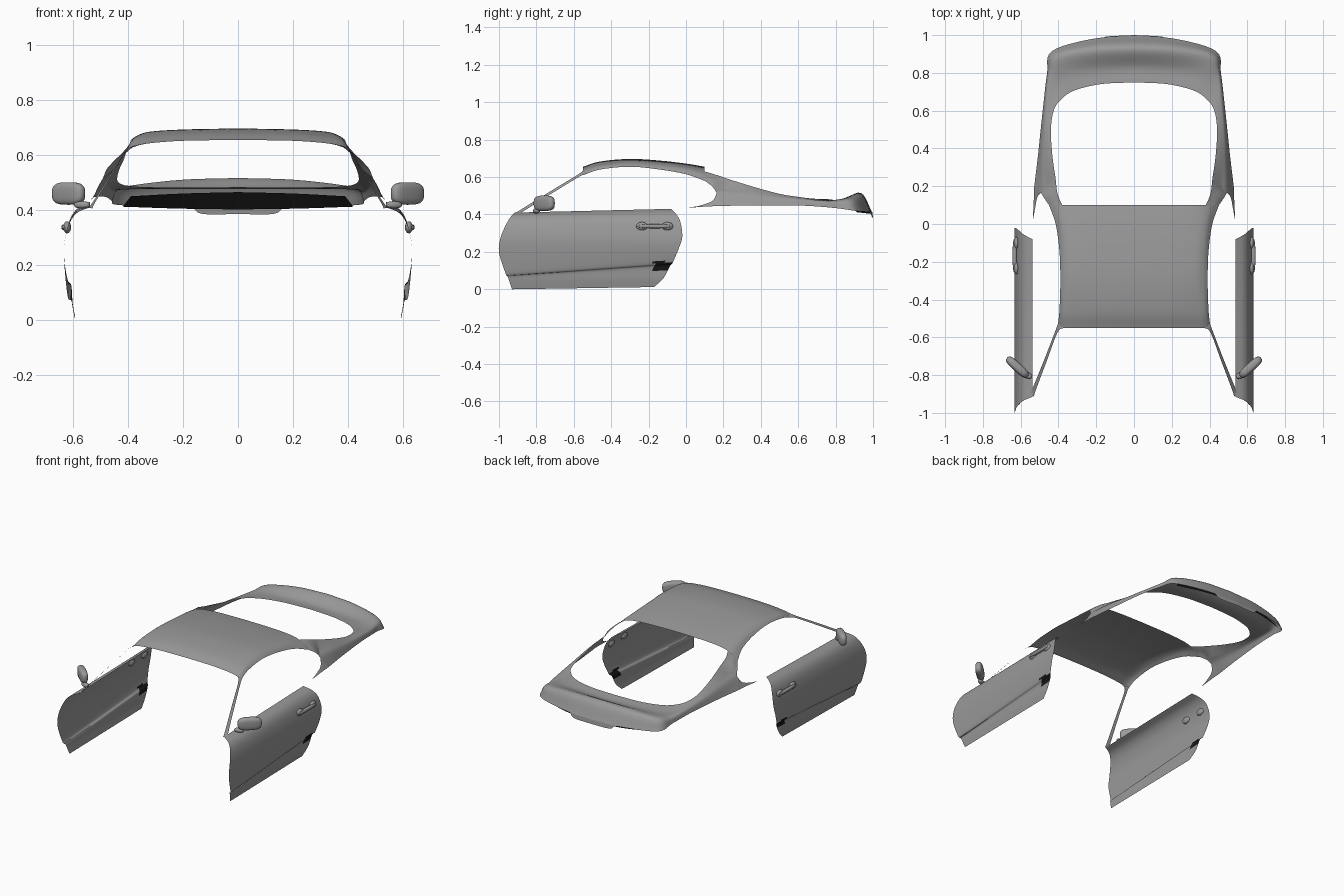
import bpy
import bmesh
from math import radians
from mathutils import Vector, Matrix

if "Cube" in bpy.data.objects:
    bpy.data.objects.remove(bpy.data.objects["Cube"], do_unlink=True)


def make_material(name, value):
    mat = bpy.data.materials.new(name)
    mat.use_nodes = True
    colour = (value, value, value, 1.0)
    mat.diffuse_color = colour
    mat.node_tree.nodes["Principled BSDF"].inputs["Base Color"].default_value = colour
    return mat


GREY = make_material("body grey", 0.32)
BLACK = make_material("trim black", 0.008)


def spline(points, steps):
    """Smooth curve running through every given point."""
    points = [Vector(p) for p in points]
    padded = [2 * points[0] - points[1]] + points + [2 * points[-1] - points[-2]]
    result = []
    for a, b, c, d in zip(padded, padded[1:], padded[2:], padded[3:]):
        for i in range(steps):
            t = i / steps
            result.append(b + (c - a) * t / 2
                          + (2 * a - 5 * b + 4 * c - d) * t * t / 2
                          + (3 * b - a - 3 * c + d) * t ** 3 / 2)
    return result + [points[-1]]


def finish(name, bm, materials, mirrored=True):
    mesh = bpy.data.meshes.new(name)
    bm.to_mesh(mesh)
    bm.free()
    obj = bpy.data.objects.new(name, mesh)
    bpy.context.collection.objects.link(obj)
    for mat in materials:
        mesh.materials.append(mat)
    bpy.ops.object.select_all(action="DESELECT")
    obj.select_set(True)
    bpy.context.view_layer.objects.active = obj
    bpy.ops.object.shade_smooth_by_angle(angle=radians(40))
    if mirrored:
        mirror = obj.modifiers.new("Mirror", "MIRROR")
        mirror.merge_threshold = 0.0005
    return obj


def loft(name, rows, along=6, across=6, materials=(GREY,), rule=None):
    """Sheet through rows of points, smoothed both ways, facing outward."""
    lines = [spline(row, across) for row in rows]
    columns = [spline(column, along) for column in zip(*lines)]
    bm = bmesh.new()
    grid = [[bm.verts.new(p) for p in column] for column in columns]
    for left, right in zip(grid, grid[1:]):
        for i in range(len(left) - 1):
            bm.faces.new((left[i], left[i + 1], right[i + 1], right[i]))
    bm.normal_update()
    core = Vector((0, 0, 0.2))
    outward = sum(f.normal.dot(f.calc_center_median() - core) for f in bm.faces)
    if outward < 0:
        bmesh.ops.reverse_faces(bm, faces=bm.faces)
    if rule:
        for face in bm.faces:
            face.material_index = rule(face.calc_center_median())
    return finish(name, bm, materials)


def pebble(name, centre, radii, power=1.0, turn=0.0):
    """Rounded solid; a power below one makes it boxier."""
    bm = bmesh.new()
    bmesh.ops.create_uvsphere(bm, u_segments=28, v_segments=16, radius=1)
    for v in bm.verts:
        v.co = [abs(c) ** power * (1 if c > 0 else -1) * r for c, r in zip(v.co, radii)]
    place = Matrix.Translation(centre) @ Matrix.Rotation(radians(turn), 4, "Z")
    bmesh.ops.transform(bm, matrix=place, verts=bm.verts)
    return finish(name, bm, (GREY,))


# Roof panel: each section is its y, then (x, z) pairs from centre to edge
roof_sections = [
    (-.55, (0, .655), (.2, .652), (.33, .642), (.38, .63), (.405, .61)),
    (-.46, (0, .683), (.2, .68), (.33, .668), (.375, .658), (.395, .64)),
    (-.3, (0, .697), (.2, .693), (.32, .685), (.365, .672), (.39, .655)),
    (-.14, (0, .688), (.2, .685), (.32, .677), (.37, .662), (.395, .64)),
    (0, (0, .672), (.2, .669), (.32, .66), (.38, .645), (.415, .615)),
    (.1, (0, .655), (.2, .652), (.33, .642), (.4, .62), (.45, .58)),
]
loft("roof", [[(x, y, z) for x, z in pairs] for y, *pairs in roof_sections])

# Windscreen pillars
loft("windscreen_pillar", [
    [(.37, -.549, .637), (.4, -.52, .622)],
    [(.405, -.575, .615), (.416, -.565, .605)],
    [(.46, -.72, .527), (.472, -.71, .517)],
    [(.52, -.88, .428), (.535, -.865, .42)],
    [(.53, -.915, .406), (.55, -.89, .408)],
], across=2)

# Body around the rear window: front corner, side tip, then quarter and tail
loft("rear_window_corner", [
    [(.38, .1, .63), (.42, .1, .607), (.45, .1, .58)],
    [(.405, .16, .612), (.45, .15, .578), (.477, .14, .55)],
    [(.415, .24, .585), (.46, .2, .54), (.492, .165, .515)],
])
loft("side_window_tip", [
    [(.535, .02, .439), (.536, .02, .437)],
    [(.526, .07, .446), (.534, .06, .439)],
    [(.512, .14, .472), (.531, .12, .443)],
    [(.492, .165, .515), (.528, .2, .446)],
])
loft("quarter_and_tail", [
    [(.415, .24, .585), (.46, .2, .54), (.492, .165, .515), (.528, .2, .446)],
    [(.432, .36, .548), (.465, .34, .525), (.49, .33, .5), (.511, .34, .448)],
    [(.44, .5, .51), (.46, .5, .5), (.48, .5, .485), (.494, .5, .449)],
    [(.425, .6, .494), (.445, .62, .487), (.467, .65, .475), (.478, .65, .446)],
    [(.39, .655, .487), (.415, .72, .476), (.447, .8, .468), (.46, .8, .434)],
    [(.32, .705, .483), (.35, .79, .477), (.405, .885, .485), (.435, .915, .418)],
    [(.18, .74, .482), (.19, .82, .478), (.21, .925, .508), (.22, .98, .413)],
    [(0, .75, .483), (0, .83, .478), (0, .935, .515), (0, .996, .41)],
])

# Tail lip: centre tab below the edge and the dark strip behind it
loft("tail_tab", [
    [(0, .996, .412), (0, 1, .385)],
    [(.13, .99, .412), (.13, .994, .386)],
    [(.165, .986, .414), (.165, .987, .411)],
], across=2)
loft("tail_lip_lining", [
    [(0, .955, .465), (0, .99, .402)],
    [(.2, .945, .46), (.21, .976, .405)],
    [(.39, .89, .45), (.42, .912, .412)],
], across=2, materials=(BLACK,))

# Doors: x, then y and z at the front edge, then y and z at the rear edge
door_sections = [
    (.593, -.93, 0, -.17, .012),
    (.602, -.945, .045, -.12, .06),
    (.607, -.955, .07, -.085, .125),
    (.62, -.965, .085, -.07, .145),
    (.632, -1, .2, -.04, .215),
    (.632, -.99, .28, -.02, .28),
    (.614, -.96, .35, -.03, .36),
    (.585, -.935, .39, -.055, .405),
    (.538, -.915, .41, -.08, .43),
]


def notch(p):
    return int(p.y > -.17 and .1 < p.z < .147)


loft("door", [[(x, yf, zf), (x, yr, zr)] for x, yf, zf, yr, zr in door_sections],
     along=5, across=40, materials=(GREY, BLACK), rule=notch)

# Door handles: two rounded ends joined by a grip bar
for end, y in (("front", -.235), ("rear", -.1)):
    pebble("handle_" + end + "_end", (.622, y, .337), (.014, .031, .022))
pebble("handle_bar", (.632, -.168, .337), (.011, .09, .011), 0.8)

# Wing mirrors: housing and stalk
pebble("mirror_housing", (.617, -.758, .46), (.074, .024, .041), 0.65, 42)
pebble("mirror_stalk", (.568, -.8, .419), (.03, .016, .013), 0.8, 20)
